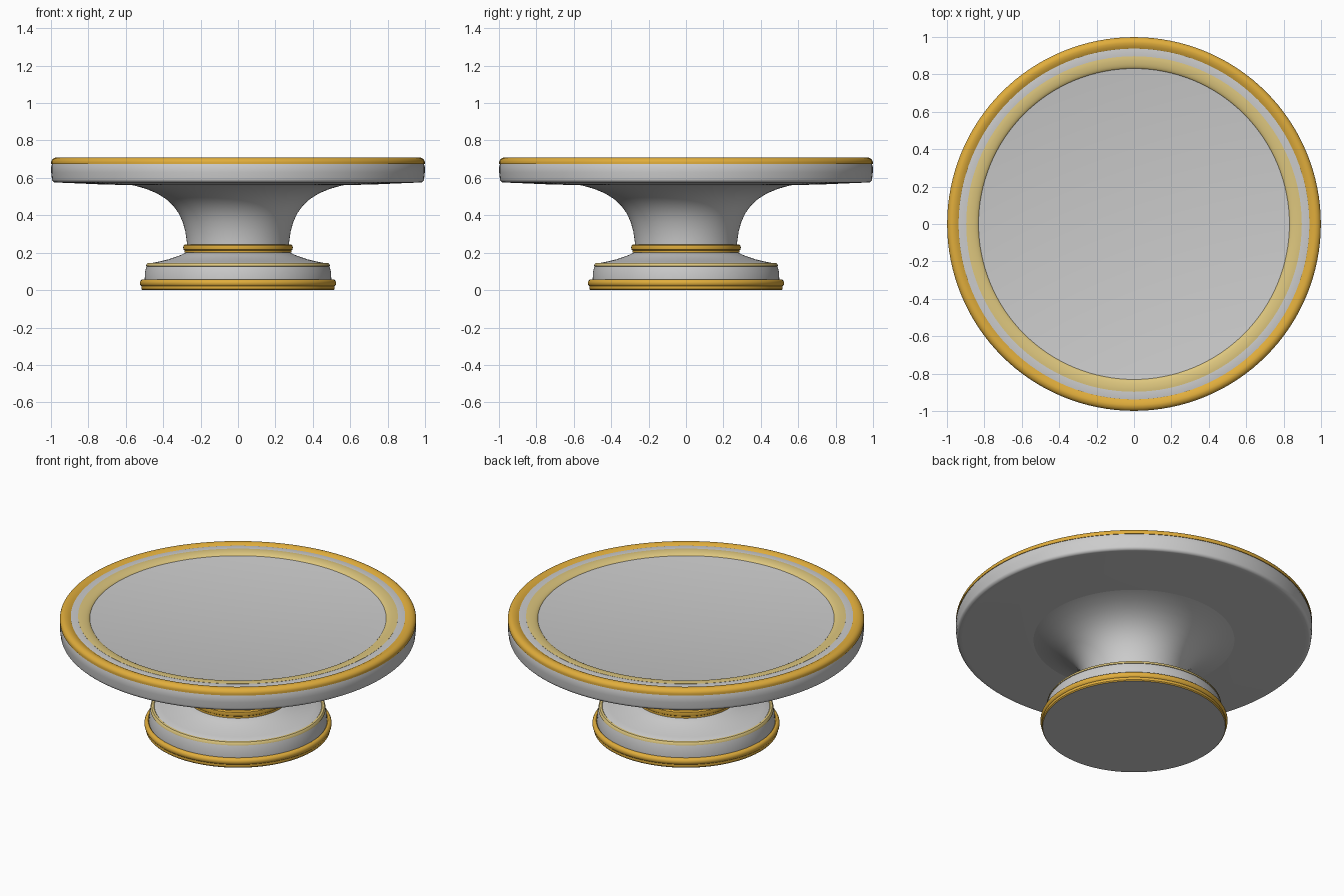
import bpy
import bmesh
import math

if "Cube" in bpy.data.objects:
    bpy.data.objects.remove(bpy.data.objects["Cube"])

SEGMENTS = 128


def material(name, colour):
    m = bpy.data.materials.new(name)
    m.diffuse_color = (*colour, 1.0)
    m.use_nodes = True
    m.node_tree.nodes["Principled BSDF"].inputs["Base Color"].default_value = m.diffuse_color
    return m


GREY = material("porcelain grey", (0.60, 0.60, 0.60))
GOLD = material("gold", (0.75, 0.42, 0.045))
PALE = material("pale gold", (0.73, 0.57, 0.21))


def arc(cr, cz, rr, rz, start, end, steps=8):
    """Points of an elliptical arc in the radius / height plane, in degrees."""
    angles = [math.radians(start + (end - start) * i / steps) for i in range(steps + 1)]
    return [(cr + rr * math.cos(a), cz + rz * math.sin(a)) for a in angles]


def lathe(name, profile, mat, closed=False):
    """Revolve (radius, height) points around z; radius 0 becomes a pole."""
    bm = bmesh.new()
    rings = []
    for r, z in profile:
        if r < 1e-6:
            rings.append([bm.verts.new((0, 0, z))] * SEGMENTS)
        else:
            rings.append([bm.verts.new((r * math.cos(t), r * math.sin(t), z))
                          for t in (2 * math.pi * i / SEGMENTS for i in range(SEGMENTS))])
    pairs = list(zip(rings, rings[1:]))
    if closed:
        pairs.append((rings[-1], rings[0]))
    for a, b in pairs:
        for i in range(SEGMENTS):
            j = (i + 1) % SEGMENTS
            corners = list(dict.fromkeys((a[i], a[j], b[j], b[i])))
            bm.faces.new(corners)
    bmesh.ops.recalc_face_normals(bm, faces=bm.faces)
    mesh = bpy.data.meshes.new(name)
    bm.to_mesh(mesh)
    bm.free()
    mesh.materials.append(mat)
    obj = bpy.data.objects.new(name, mesh)
    bpy.context.collection.objects.link(obj)
    bpy.ops.object.select_all(action='DESELECT')
    obj.select_set(True)
    bpy.context.view_layer.objects.active = obj
    bpy.ops.object.shade_smooth_by_angle(angle=math.radians(35))
    return obj


# Foot: flat underside, upright wall and a sloping shoulder
lathe("foot", [(0, 0), (0.512, 0), (0.50, 0.03), (0.499, 0.06), (0.497, 0.10),
               (0.487, 0.132), (0.47, 0.143), (0.43, 0.151), (0.37, 0.165),
               (0.31, 0.186), (0.265, 0.207), (0, 0.207)], GREY)

# Gold bead and narrow plinth around the foot
lathe("foot_plinth", [(0.50, 0.025), (0.512, 0.0), (0.517, 0.006), (0.517, 0.025)],
      GOLD, closed=True)
lathe("foot_bead", arc(0.507, 0.038, 0.018, 0.020, -100, 100, 10) + [(0.49, 0.04)],
      GOLD, closed=True)

# Pale trim on the edge of the foot
lathe("foot_trim", [(0.475, 0.125), (0.492, 0.128), (0.490, 0.138), (0.484, 0.145),
                    (0.472, 0.146), (0.465, 0.14)], PALE, closed=True)

# Gold collar at the bottom of the stem
lathe("collar", [(0.26, 0.20), (0.285, 0.20), (0.285, 0.212), (0.291, 0.216),
                 (0.293, 0.228), (0.291, 0.239), (0.284, 0.245), (0.26, 0.245)],
      GOLD, closed=True)

# Flared stem
lathe("stem", [(0.272, 0.20), (0.274, 0.26), (0.282, 0.315), (0.296, 0.365),
               (0.317, 0.411), (0.347, 0.452), (0.386, 0.488), (0.435, 0.518),
               (0.49, 0.541), (0.55, 0.558), (0.58, 0.564)], GREY)

# Plate: underside, wall, flat border and recessed floor
lathe("plate", [(0, 0.56), (0.54, 0.56), (0.75, 0.566), (0.96, 0.575)]
      + arc(0.975, 0.595, 0.02, 0.02, -80, 0, 6)
      + [(0.999, 0.63), (0.999, 0.66), (0.99, 0.685), (0.94, 0.698),
         (0.885, 0.698), (0.825, 0.684), (0, 0.684)], GREY)

# Gold rounded rim on the plate edge
lathe("plate_rim", [(0.96, 0.68), (0.999, 0.673)]
      + arc(0.968, 0.683, 0.031, 0.026, 0, 90, 8)
      + [(0.952, 0.706), (0.936, 0.697)], GOLD, closed=True)

# Pale rounded ring stepping down into the recess
lathe("plate_inner_ring", [(0.897, 0.690), (0.897, 0.699)]
      + arc(0.885, 0.682, 0.055, 0.018, 90, 180, 8), PALE, closed=True)
